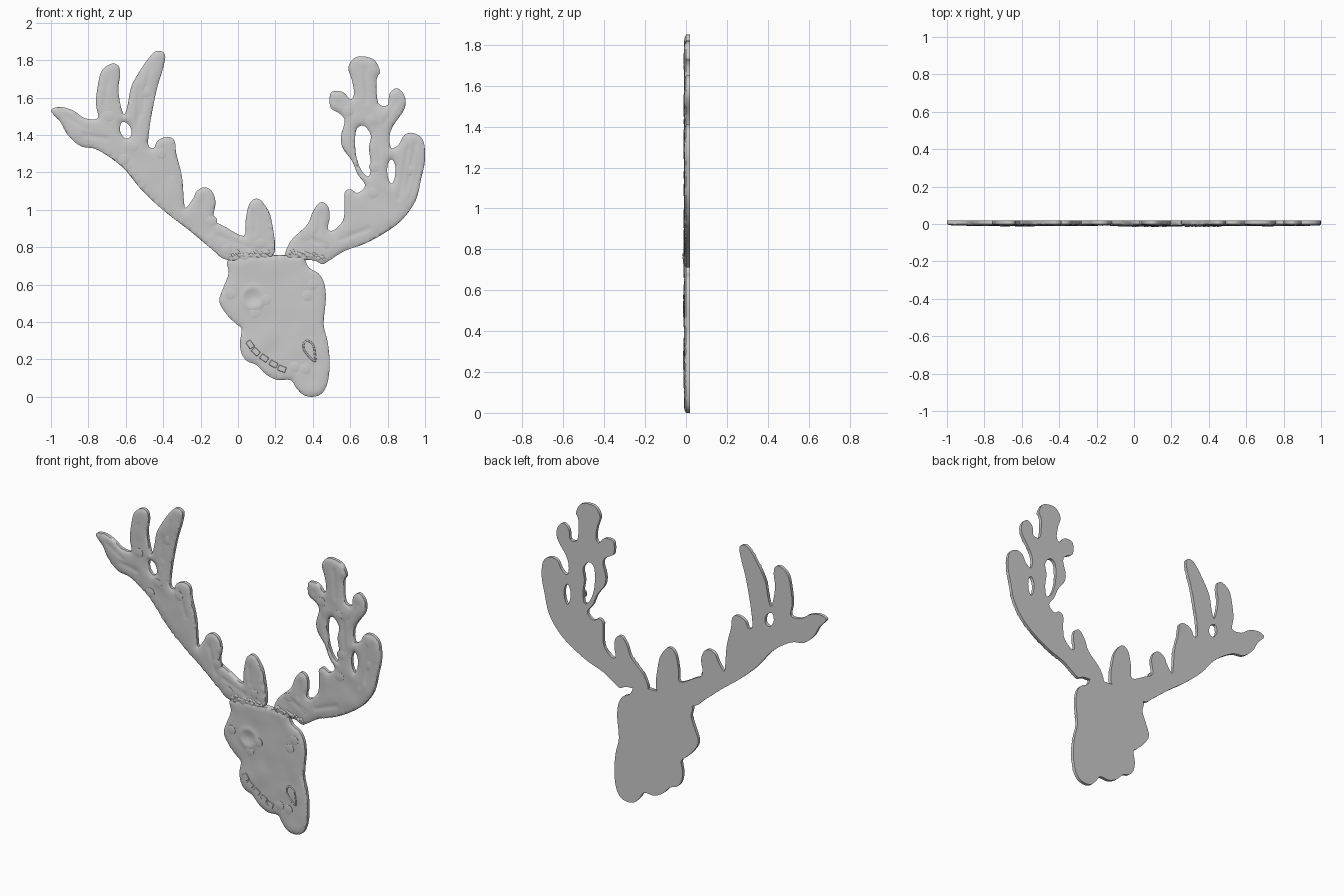
import bpy, bmesh, math, random
from mathutils import Vector, noise
from mathutils.geometry import delaunay_2d_cdt, intersect_point_line
from mathutils.kdtree import KDTree

if "Cube" in bpy.data.objects:
    bpy.data.objects.remove(bpy.data.objects["Cube"])

random.seed(4)
BACK, STEP = 0.02, 0.012

# outlines in hundredths of a unit (x, z)
HEAD = [(-6,72),(-5,66),(-8,58),(-10,51),(-6,44),(-1,39),(2,36),(1,29),(2,23),(5,19),(10,17),
        (15,12),(21,9),(28,9),(31,5),(35,1),(40,0),(45,2),(48,8),(49,18),(48,29),(46,37),(46,43),
        (47,53),(46,61),(43,66),(38,69),(36,73),(35,75),(18,76),(7,76),(-3,74)]
LEFT = [(-5,73),(-14,79),(-26,89),(-39,99),(-51,110),(-62,123),(-75,132),(-84,134),(-91,140),
        (-95,147),(-100,153),(-95,155),(-88,153),(-82,149),(-75,149),(-76,157),(-75,166),(-73,174),
        (-68,178),(-64,177),(-63,172),(-64,165),(-63,157),(-61,151),(-59,156),(-57,166),(-52,175),
        (-47,182),(-43,185),(-39,183),(-40,176),(-43,166),(-45,157),(-47,146),(-48,135),(-45,133),
        (-43,137),(-38,139),(-34,137),(-33,130),(-30,118),(-29,106),(-28,101),(-24,106),(-22,110),
        (-18,112),(-14,110),(-12,104),(-13,95),(-7,91),(3,86),(4,94),(6,103),(10,106),(14,103),
        (18,94),(18,74)]
RIGHT = [(26,74),(28,83),(37,92),(40,99),(44,104),(48,102),(49,96),(48,90),(51,89),(56,94),(57,101),
         (57,109),(60,111),(64,109),(68,113),(64,119),(61,126),(56,133),(55,139),(57,147),(55,151),
         (50,154),(49,158),(50,163),(56,163),(60,159),(62,162),(61,169),(59,176),(62,181),(67,182),
         (73,180),(76,174),(75,172),(74,168),(75,157),(80,156),(81,162),(85,165),(89,161),(89,154),
         (83,145),(81,139),(82,133),(86,135),(89,140),(94,141),(99,137),(100,127),(98,117),(95,105),
         (88,95),(79,88),(68,82),(57,78),(49,73),(45,71),(40,73)]
LEFT_HOLE = [(-62,147),(-58,145),(-57,140),(-60,138),(-63,142)]
RIGHT_HOLES = [[(63,142),(67,145),(71,140),(70,133),(71,125),(70,118),(66,121),(63,130)],
               [(82,127),(84,124),(84,118),(82,114),(80,118),(80,124)]]
# carved grooves: x0, z0, x1, z1
LEFT_CUTS = [(-92,150,-80,143),(-82,140,-70,138),(-70,168,-72,152),(-47,176,-52,150),(-53,165,-54,145),
             (-41,134,-36,118),(-20,104,-15,88),(8,98,9,88),(-10,86,6,80)]
RIGHT_CUTS = [(95,136,90,110),(91,133,86,106),(97,124,92,106),(68,176,69,158),(54,158,60,142),
              (85,158,78,146),(74,145,76,126),(44,98,43,88),(55,84,70,90),(36,86,48,80)]

def smooth_loop(pts, n=4):
    out, c = [], len(pts)
    for i in range(c):
        a, b, d, e = (Vector(pts[(i + k) % c]) / 100 for k in (-1, 0, 1, 2))
        for s in range(n):
            t = s / n
            out.append(0.5 * (2*b + (d - a)*t + (2*a - 5*b + 4*d - e)*t*t + (3*b - a - 3*d + e)*t**3))
    return out

def inside(p, loops):
    hit = False
    for lp in loops:
        for i, a in enumerate(lp):
            b = lp[i - 1]
            if (a.y > p.y) != (b.y > p.y) and p.x < (b.x - a.x) * (p.y - a.y) / (b.y - a.y) + a.x:
                hit = not hit
    return hit

def add_object(name, bm):
    me = bpy.data.meshes.new(name)
    bm.to_mesh(me)
    bm.free()
    ob = bpy.data.objects.new(name, me)
    bpy.context.collection.objects.link(ob)
    bpy.ops.object.select_all(action='DESELECT')
    ob.select_set(True)
    bpy.context.view_layer.objects.active = ob
    bpy.ops.object.shade_smooth_by_angle(angle=math.radians(40))
    return ob

def relief_plate(name, loops, cuts=(), extra=None):
    """Flat-backed plate with a puffed, carved front; returns its surface function."""
    loops = [smooth_loop(l) for l in loops]
    pts, edges = [], []
    for lp in loops:
        k = len(pts)
        pts += lp
        edges += [(k + i, k + (i + 1) % len(lp)) for i in range(len(lp))]
    tree = KDTree(len(pts))
    for i, p in enumerate(pts):
        tree.insert((p.x, p.y, 0), i)
    tree.balance()

    def surface(x, z):
        d = tree.find((x, z, 0))[2]
        t = min(d / 0.055, 1)
        h = 0.010 * math.sqrt(1 - (1 - t) ** 2)
        h += 0.0035 * t * noise.noise((x * 9, z * 9, 3))
        p = Vector((x, z))
        for x0, z0, x1, z1 in cuts:
            a, b = Vector((x0, z0)) / 100, Vector((x1, z1)) / 100
            q, s = intersect_point_line(p, a, b)
            q = a.lerp(b, max(0, min(1, s)))
            h -= 0.004 * t * math.exp(-((p - q).length / 0.010) ** 2)
        return -h - (extra(x, z) if extra else 0) * t

    xs, zs = [p.x for p in pts], [p.y for p in pts]
    border = list(pts)
    for j in range(int((max(zs) - min(zs)) / STEP) + 1):
        for i in range(int((max(xs) - min(xs)) / STEP) + 1):
            p = Vector((min(xs) + (i + 0.5 * (j % 2)) * STEP, min(zs) + j * STEP))
            if tree.find((p.x, p.y, 0))[2] > 0.007 and inside(p, loops):
                pts.append(p)
    vs, _, fs, *_ = delaunay_2d_cdt(pts, edges, [], 0, 1e-6)
    bm = bmesh.new()
    bv = [bm.verts.new((v.x, surface(v.x, v.y), v.y)) for v in vs]
    for f in fs:
        if inside(sum((vs[i] for i in f), Vector((0, 0))) / len(f), loops):
            bm.faces.new([bv[i] for i in f])
    bmesh.ops.delete(bm, geom=[v for v in bm.verts if not v.link_faces], context='VERTS')
    ext = bmesh.ops.extrude_face_region(bm, geom=bm.faces[:], use_keep_orig=True)
    for v in ext['geom']:
        if isinstance(v, bmesh.types.BMVert):
            v.co.y = BACK
    bmesh.ops.recalc_face_normals(bm, faces=bm.faces)
    add_object(name, bm)
    return surface

def face_shape(x, z):
    # eye socket with raised brow ring, and a rim along the crown
    r = math.hypot(x - 0.08, z - 0.53)
    eye = -0.007 * math.exp(-(r / 0.03) ** 2) + 0.004 * math.exp(-((r - 0.055) / 0.014) ** 2)
    return eye + 0.003 * math.exp(-((z - 0.735) / 0.015) ** 2)

# main plates
head_y = relief_plate("head", [HEAD], extra=face_shape)
left_y = relief_plate("left_antler", [LEFT, LEFT_HOLE], LEFT_CUTS)
right_y = relief_plate("right_antler", [RIGHT] + RIGHT_HOLES, RIGHT_CUTS)

def studs(name, spots, surf):
    # small low round studs with a softened front edge
    bm = bmesh.new()
    for x, z in spots:
        x, z = x / 100, z / 100
        y = surf(x, z) - 0.0025
        rings = [[bm.verts.new((x + r * math.cos(a * math.tau / 20), y + o, z + r * math.sin(a * math.tau / 20)))
                  for a in range(20)] for r, o in ((0.029, 0.012), (0.029, 0.001), (0.025, 0))]
        for lo, hi in zip(rings, rings[1:]):
            for i in range(20):
                bm.faces.new((lo[i - 1], lo[i], hi[i], hi[i - 1]))
        bm.faces.new(rings[-1])
        bm.faces.new(rings[0][::-1])
    bmesh.ops.recalc_face_normals(bm, faces=bm.faces)
    add_object(name, bm)

studs("left_antler_studs", [(-49,163),(-69,150),(-56,134),(-61,127),(-41,130),(-14,94),(12,82),(-6,79)], left_y)
studs("right_antler_studs", [(36,86),(46,81),(59,153),(71,148),(73,123),(72,109),(92,121)], right_y)
studs("head_studs", [(15,52),(9,45),(40,60),(37,54),(30,16),(36,15),(-4,55)], head_y)

# teeth: row of small blocks along the jaw
bm = bmesh.new()
for x, z, ang in ((0.065,0.28,55),(0.095,0.242,42),(0.14,0.207,35),(0.19,0.175,28),(0.235,0.15,20)):
    g = bmesh.ops.create_cube(bm, size=1)['verts']
    bmesh.ops.scale(bm, verts=g, vec=(0.043, 0.012, 0.03))
    c, s = math.cos(math.radians(ang)), math.sin(math.radians(ang))
    for v in g:
        px, pz = v.co.x, v.co.z
        v.co = (x + c * px + s * pz, head_y(x, z) + 0.003 + v.co.y, z - s * px + c * pz)
bmesh.ops.bevel(bm, geom=bm.edges[:], offset=0.002, segments=1, affect='EDGES')
add_object("teeth", bm)

# nostril: teardrop rim
cu = bpy.data.curves.new("nostril", 'CURVE')
cu.dimensions, cu.bevel_depth, cu.bevel_resolution = '3D', 0.005, 2
loop = smooth_loop([(41,19),(36,24),(35,28),(37,30),(40,28),(41,24)], 5)
sp = cu.splines.new('POLY')
sp.points.add(len(loop) - 1)
for q, p in zip(sp.points, loop):
    q.co = (p.x, head_y(p.x, p.y) + 0.001, p.y, 1)
sp.use_cyclic_u = True
bpy.context.collection.objects.link(bpy.data.objects.new("nostril", cu))

# crumbly burr where the antlers meet the crown
bm = bmesh.new()
for x0, x1 in ((-0.04, 0.17), (0.28, 0.46)):
    for i in range(18):
        x = x0 + (x1 - x0) * i / 17
        g = bmesh.ops.create_icosphere(bm, subdivisions=1, radius=random.uniform(0.008, 0.014))['verts']
        bmesh.ops.scale(bm, verts=g, vec=(1, 0.6, 1))
        zc = 0.765 if x0 < 0 else 0.77 - max(0, x - 0.36) * 0.3
        bmesh.ops.translate(bm, verts=g, vec=(x, -0.009, zc + random.uniform(-0.012, 0.012)))
add_object("antler_burr", bm)
